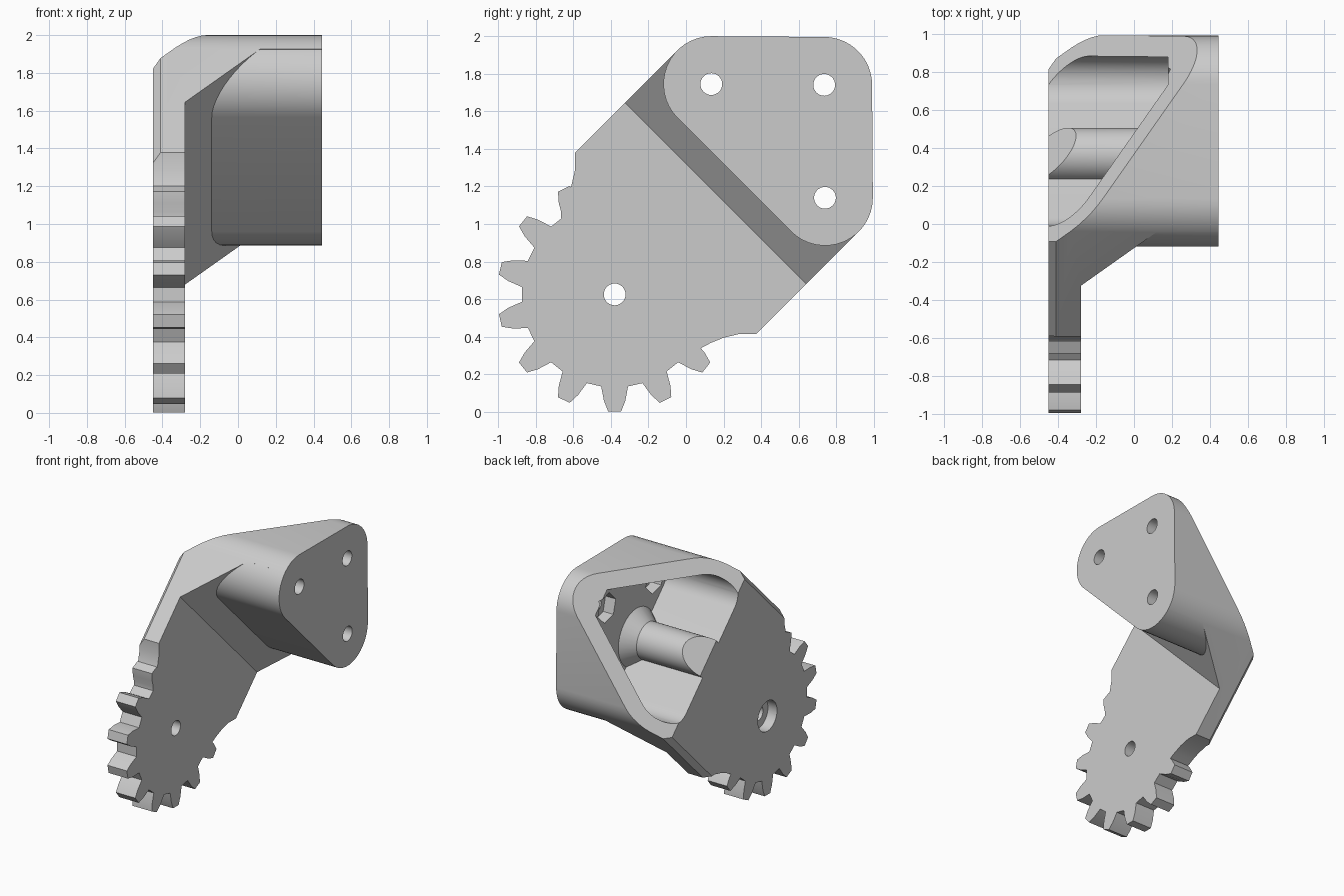
import bpy
import bmesh
from math import cos, sin, pi, radians
from mathutils import Matrix

cube = bpy.data.objects.get("Cube")
if cube:
    bpy.data.objects.remove(cube)

# Working frame: x across, u along the arm from the gear axis, v sideways
BACK, FRONT, FACE = -0.45, -0.28, 0.445
HALF = 0.683
CENTRES = [((1.156, -0.428), 180, 315), ((1.578, 0), -45, 45), ((1.156, 0.428), 45, 180)]


def prism(name, points, start, end, axis="x"):
    """Extrude a 2D outline along one axis of the working frame."""
    place = {"x": lambda t, p, q: (t, p, q),
             "u": lambda t, p, q: (p, t, q),
             "v": lambda t, p, q: (p, q, t)}[axis]
    bm = bmesh.new()
    ends = [[bm.verts.new(place(t, p, q)) for p, q in points] for t in (start, end)]
    n = len(points)
    for ring in ends:
        bm.faces.new(ring)
    for i in range(n):
        j = (i + 1) % n
        bm.faces.new((ends[0][i], ends[0][j], ends[1][j], ends[1][i]))
    return finish(name, bm)


def finish(name, bm):
    bmesh.ops.recalc_face_normals(bm, faces=bm.faces)
    mesh = bpy.data.meshes.new(name)
    bm.to_mesh(mesh)
    bm.free()
    obj = bpy.data.objects.new(name, mesh)
    bpy.context.collection.objects.link(obj)
    return obj


def combine(target, other, operation):
    """Apply a boolean and discard the second solid."""
    mod = target.modifiers.new("combine", "BOOLEAN")
    mod.operation, mod.object, mod.solver = operation, other, "EXACT"
    bpy.context.view_layer.objects.active = target
    bpy.ops.object.modifier_apply(modifier=mod.name)
    bpy.data.objects.remove(other)


def arc(centre, radius, first, last, steps=16):
    return [(centre[0] + radius * cos(radians(first + (last - first) * i / steps)),
             centre[1] + radius * sin(radians(first + (last - first) * i / steps)))
            for i in range(steps + 1)]


def rounded_triangle(radius):
    return [p for c, a, b in CENTRES for p in arc(c, radius, a, b)]


def disc(u, v, radius, sides=32):
    return arc((u, v), radius, 0, 360 - 360 / sides, sides - 1)


# Arm outline: curved neck widening into the rounded head
neck = [(0.383, HALF), (0.32, 0.618), (0.247, 0.573), (0.18, 0.545), (0.124, 0.527), (0, 0.4)]
head = [p for p in rounded_triangle(0.255) if p[0] > 1.155]
outline = head + neck + [(u, -v) for u, v in reversed(neck)]
arm = prism("geared_arm_bracket", outline, BACK - 0.05, FACE)

# Fourteen gear teeth around the pivot
teeth = []
for k in range(14):
    middle = radians(225) + k * 2 * pi / 14
    for r, a in ((0.495, -0.145), (0.57, -0.1), (0.625, -0.055),
                 (0.625, 0.055), (0.57, 0.1), (0.495, 0.145)):
        teeth.append((r * cos(middle + a), r * sin(middle + a)))
combine(arm, prism("gear", teeth, BACK - 0.05, FACE), "UNION")

# Clear the front down to the plate and sloping shoulder, leaving the boss
clearance = prism("front_clearance",
                  [(FRONT, -1.5), (FRONT, 0.76), (0.116, 1.156), (0.7, 1.156), (0.7, -1.5)],
                  -1.5, 1.5, "v")
combine(clearance, prism("boss", rounded_triangle(0.255), -1, 1), "DIFFERENCE")
combine(arm, clearance, "DIFFERENCE")

# Hollow inside the boss
combine(arm, prism("cavity", rounded_triangle(0.145), -1, 0.18), "DIFFERENCE")

# Inner post with a flared foot
bm = bmesh.new()
sections = [(-0.7, 0.145), (0.08, 0.145), (0.18, 0.23), (0.25, 0.23)]
rings = [[bm.verts.new((x, u, v)) for u, v in disc(1.05, 0, r)] for x, r in sections]
for a, b in zip(rings, rings[1:]):
    for i in range(len(a)):
        j = (i + 1) % len(a)
        bm.faces.new((a[i], a[j], b[j], b[i]))
bm.faces.new(rings[0])
bm.faces.new(rings[-1])
post = finish("inner_post", bm)
combine(post, prism("post_limit", rounded_triangle(0.2), -1, 1), "INTERSECT")
combine(arm, post, "UNION")

# Flat back and the oblique opening
combine(arm, prism("back_trim",
                   [(BACK, -2), (BACK, 1.05), (0.9, 2.4), (-1, 2.4), (-1, -2)],
                   -2, 2, "v"), "DIFFERENCE")

# Chamfers along both long back edges
for side in (-1, 1):
    wedge = [(-0.38, side * 0.713), (-0.6, side * 0.713), (-0.6, side * 0.493)]
    combine(arm, prism("edge_chamfer", wedge, 0.3, 1.5, "u"), "DIFFERENCE")

# Screw holes with hexagonal nut pockets
for (u, v), _, _ in CENTRES:
    combine(arm, prism("screw_hole", disc(u, v, 0.058), 0.1, 1), "DIFFERENCE")
    combine(arm, prism("nut_pocket", disc(u, v, 0.115, 6), 0.1, 0.27), "DIFFERENCE")

# Pivot hole with a counterbore at the back
combine(arm, prism("pivot_hole", disc(0, 0, 0.058), -1, 0), "DIFFERENCE")
combine(arm, prism("pivot_counterbore", disc(0, 0, 0.12), -1, BACK + 0.08), "DIFFERENCE")

# Turn the arm into its standing pose
arm.data.transform(Matrix.Translation((0, -0.38, 0.625)) @ Matrix.Rotation(radians(45), 4, "X"))

# Single grey plastic
grey = bpy.data.materials.new("light_grey_plastic")
grey.use_nodes = True
colour = (0.6, 0.6, 0.6, 1)
grey.diffuse_color = colour
grey.node_tree.nodes["Principled BSDF"].inputs["Base Color"].default_value = colour
arm.data.materials.clear()
arm.data.materials.append(grey)
for poly in arm.data.polygons:
    poly.material_index = 0

bpy.ops.object.select_all(action="DESELECT")
arm.select_set(True)
bpy.context.view_layer.objects.active = arm
bpy.ops.object.shade_smooth_by_angle(angle=radians(25))
